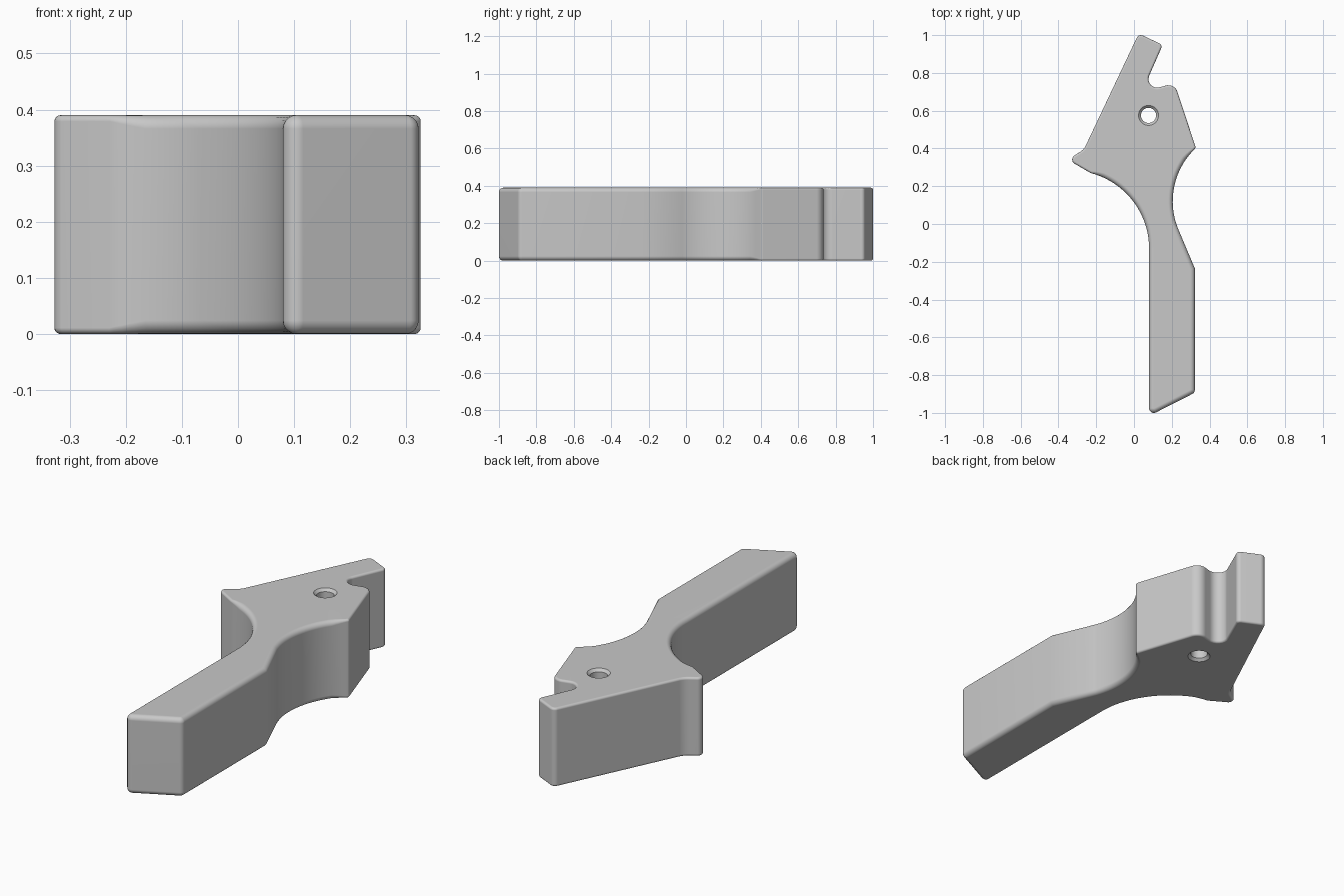
import bpy, bmesh, math
from mathutils import Vector

cube = bpy.data.objects.get("Cube")
if cube:
    bpy.data.objects.remove(cube, do_unlink=True)

HEIGHT = 0.39
WIDE = 0.024      # rounding on the grip
FINE = 0.011      # rounding on the head
STEPS = 5

grey = bpy.data.materials.new("plain_grey")
grey.use_nodes = True
grey.diffuse_color = (0.58, 0.58, 0.58, 1)
grey.node_tree.nodes["Principled BSDF"].inputs["Base Color"].default_value = grey.diffuse_color


def arc(cx, cy, r, a0, a1, n):
    angles = [math.radians(a0 + (a1 - a0) * i / n) for i in range(n + 1)]
    return [Vector((cx + r * math.cos(a), cy + r * math.sin(a))) for a in angles]


def fillet(prev, corner, nxt, r):
    """Replace a corner by a tangent arc, convex or concave."""
    u, v = (prev - corner).normalized(), (nxt - corner).normalized()
    half = math.acos(u.dot(v)) / 2
    c = corner + (u + v).normalized() * (r / math.sin(half))
    a = corner + u * (r / math.tan(half)) - c
    b = corner + v * (r / math.tan(half)) - c
    start = math.degrees(math.atan2(a.y, a.x))
    sweep = math.remainder(math.degrees(math.atan2(b.y, b.x)) - start, 360)
    return arc(c.x, c.y, r, start, start + sweep, 8)


def tapered(path, end):
    """Arc points whose rim rounding narrows towards the head."""
    return [(p, 0, min(WIDE, FINE + 0.2 * (p - end).length)) for p in path]


def loft(name, rings):
    """Closed solid through a stack of rings, capped at both ends."""
    bm = bmesh.new()
    loops = [[bm.verts.new(co) for co in ring] for ring in rings]
    for a, b in zip(loops, loops[1:]):
        for i in range(len(a)):
            j = (i + 1) % len(a)
            bm.faces.new((a[i], a[j], b[j], b[i]))
    bm.faces.new(loops[0][::-1])
    bm.faces.new(loops[-1])
    mesh = bpy.data.meshes.new(name)
    bm.to_mesh(mesh)
    bm.free()
    mesh.materials.append(grey)
    obj = bpy.data.objects.new(name, mesh)
    bpy.context.collection.objects.link(obj)
    return obj


# Outline, counter-clockwise: (point, fillet radius, rim rounding)
right_arc = arc(0.592, 0.12, 0.387, 201, 135, 20)
left_arc = arc(-0.333, -0.13, 0.413, 75.5, 0, 24)
outline = [(Vector((0.08, -1.016)), 0.025, WIDE),
           (Vector((0.322, -0.893)), 0.025, WIDE),
           (Vector((0.322, -0.235)), 0, WIDE)]
outline += tapered(right_arc, right_arc[-1])
outline += [(Vector(p), r, FINE) for p, r in [
    ((0.327, 0.405), 0.012), ((0.215, 0.745), 0.05), ((0.043, 0.70), 0.045),
    ((0.152, 0.948), 0.02), ((0.025, 1.008), 0.025), ((-0.265, 0.395), 0.08),
    ((-0.35, 0.34), 0.025)]]
outline += tapered(left_arc, left_arc[0])

points, widths = [], []
for i, (p, r, w) in enumerate(outline):
    ring = fillet(outline[i - 1][0], p, outline[(i + 1) % len(outline)][0], r) if r else [p]
    points += ring
    widths += [w] * len(ring)

# Inward mitre direction at every outline point
mitres = []
for i, p in enumerate(points):
    d0 = (p - points[i - 1]).normalized()
    d1 = (points[(i + 1) % len(points)] - p).normalized()
    n0, n1 = Vector((-d0.y, d0.x)), Vector((-d1.y, d1.x))
    m = (n0 + n1).normalized()
    mitres.append(m / m.dot(n0))


def rim_ring(t, top):
    """One ring of the rounded rim; t = 0 on the wall, t = 1 on the cap."""
    a = t * math.pi / 2
    ring = []
    for p, m, w in zip(points, mitres, widths):
        q = p + m * (w * (1 - math.cos(a)))
        z = w * (1 - math.sin(a))
        ring.append((q.x, q.y, HEIGHT - z if top else z))
    return ring


# Lever body with rounded rims
rims = [rim_ring(1 - k / STEPS, False) for k in range(STEPS + 1)]
rims += [rim_ring(k / STEPS, True) for k in range(STEPS + 1)]
body = loft("lever_body", rims)

# Pivot hole with countersunk ends
spool = [(-0.02, 0.073), (0.013, 0.04), (HEIGHT - 0.013, 0.04), (HEIGHT + 0.02, 0.073)]
cutter = loft("pivot_hole_cutter", [[(p.x, p.y, z) for p in arc(0.077, 0.575, r, 0, 360, 40)[:-1]]
                                    for z, r in spool])
cutter.hide_render = True
hole = body.modifiers.new("pivot_hole", "BOOLEAN")
hole.operation = "DIFFERENCE"
hole.solver = "EXACT"
hole.object = cutter

bpy.ops.object.select_all(action="DESELECT")
body.select_set(True)
bpy.context.view_layer.objects.active = body
bpy.ops.object.modifier_apply(modifier=hole.name)
bpy.data.objects.remove(cutter, do_unlink=True)
bpy.ops.object.shade_smooth_by_angle(angle=math.radians(30))
normals = body.modifiers.new("flat_caps", "WEIGHTED_NORMAL")
normals.keep_sharp = True
